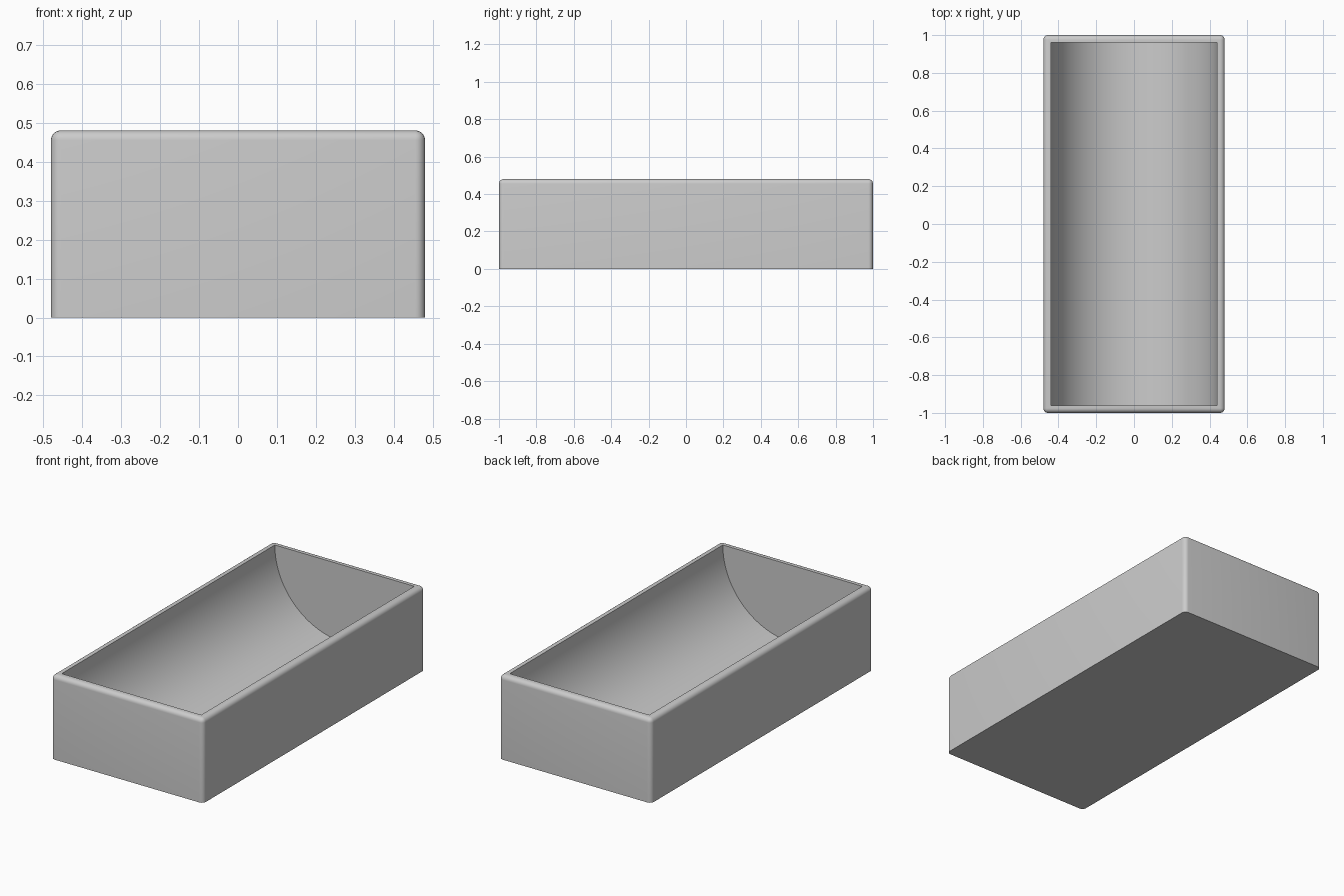
import bpy, bmesh
from math import sin, cos, pi, radians

WIDTH, LENGTH, HEIGHT = 0.96, 2.0, 0.48
WALL, ROUND = 0.04, 0.025

if "Cube" in bpy.data.objects:
    bpy.data.objects.remove(bpy.data.objects["Cube"], do_unlink=True)

grey = bpy.data.materials.new("plain grey")
grey.use_nodes = True
colour = (0.6, 0.6, 0.6, 1)
grey.diffuse_color = colour
grey.node_tree.nodes["Principled BSDF"].inputs["Base Color"].default_value = colour


def make_object(name, bm):
    bmesh.ops.recalc_face_normals(bm, faces=bm.faces)
    mesh = bpy.data.meshes.new(name)
    bm.to_mesh(mesh)
    bm.free()
    mesh.materials.append(grey)
    obj = bpy.data.objects.new(name, mesh)
    bpy.context.collection.objects.link(obj)
    return obj


# Outer block: rounded everywhere except around the flat base
bm = bmesh.new()
bmesh.ops.create_cube(bm, size=1)
for v in bm.verts:
    v.co = (v.co.x * WIDTH, v.co.y * LENGTH, (v.co.z + 0.5) * HEIGHT)
edges = [e for e in bm.edges if max(v.co.z for v in e.verts) > HEIGHT / 2]
bmesh.ops.bevel(bm, geom=edges, offset=ROUND, offset_type='OFFSET',
                segments=6, profile=0.5, affect='EDGES')
trough = make_object("trough", bm)

# Round-bottomed hollow, with its open top carried above the rim
radius, half = WIDTH / 2 - WALL, LENGTH / 2 - WALL
steps = 64
arc = [(radius * cos(pi + pi * i / steps), HEIGHT + radius * sin(pi + pi * i / steps))
       for i in range(steps + 1)]
outline = arc + [(radius, HEIGHT + 0.2), (-radius, HEIGHT + 0.2)]
bm = bmesh.new()
end = bm.faces.new([bm.verts.new((x, -half, z)) for x, z in outline])
pushed = bmesh.ops.extrude_face_region(bm, geom=[end])["geom"]
bmesh.ops.translate(bm, vec=(0, 2 * half, 0),
                    verts=[g for g in pushed if isinstance(g, bmesh.types.BMVert)])
cutter = make_object("hollow_cutter", bm)
cutter.hide_render = True

# Cut the hollow, then smooth the curves and keep the rim sharp
cut = trough.modifiers.new("hollow", 'BOOLEAN')
cut.operation = 'DIFFERENCE'
cut.solver = 'EXACT'
cut.object = cutter
bpy.ops.object.select_all(action='DESELECT')
trough.select_set(True)
bpy.context.view_layer.objects.active = trough
bpy.ops.object.modifier_apply(modifier=cut.name)
bpy.data.objects.remove(cutter, do_unlink=True)
bpy.ops.object.shade_smooth_by_angle(angle=radians(30))
